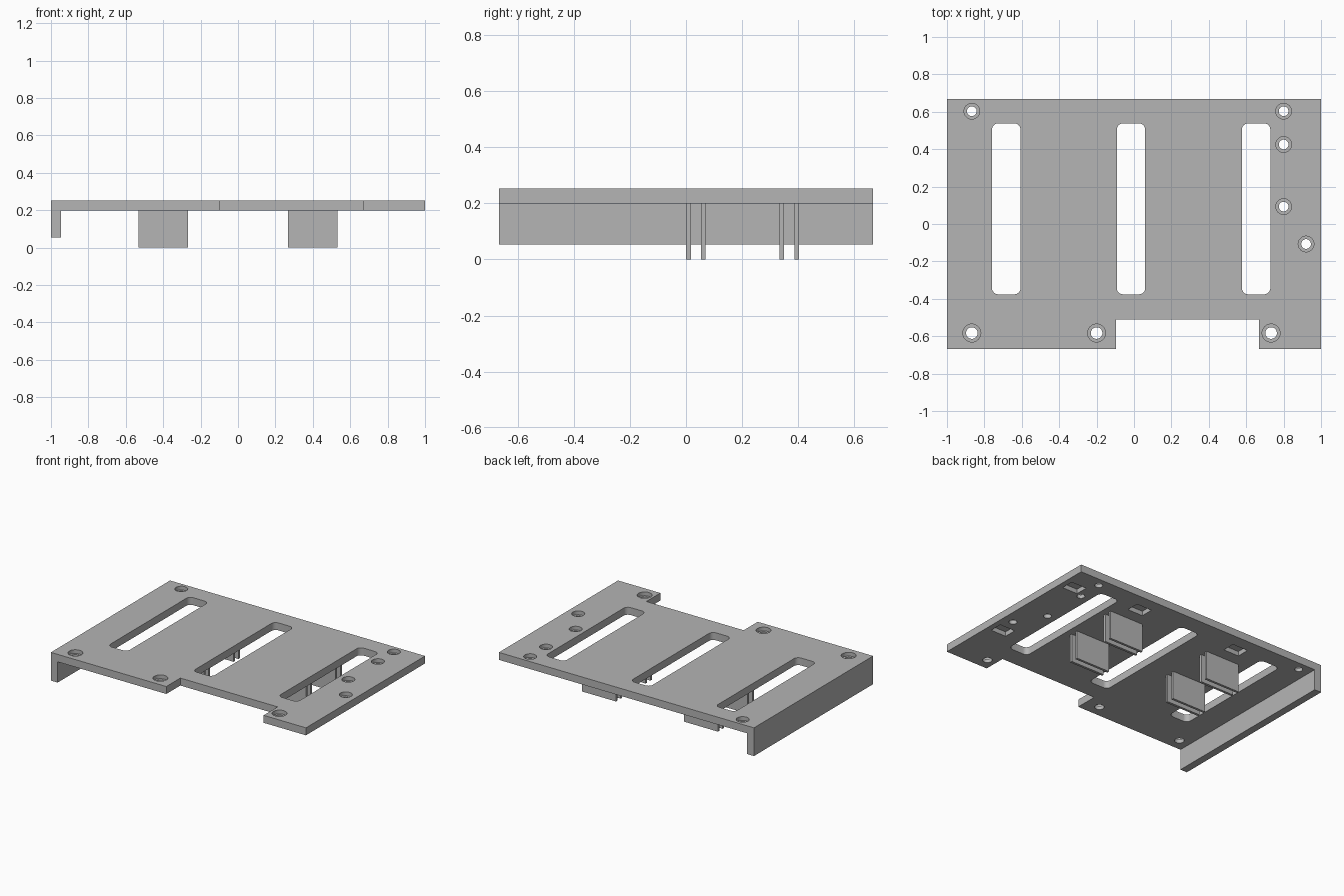
import bpy, bmesh, math
from mathutils import Matrix, Vector

old = bpy.data.objects.get("Cube")
if old:
    bpy.data.objects.remove(old, do_unlink=True)

TOP, BASE = 0.253, 0.2

grey = bpy.data.materials.new("plain grey")
grey.use_nodes = True
colour = (0.46, 0.46, 0.46, 1)
grey.diffuse_color = colour
grey.node_tree.nodes["Principled BSDF"].inputs["Base Color"].default_value = colour


def finish(name, bm):
    bmesh.ops.recalc_face_normals(bm, faces=bm.faces)
    mesh = bpy.data.meshes.new(name)
    bm.to_mesh(mesh)
    bm.free()
    mesh.materials.append(grey)
    obj = bpy.data.objects.new(name, mesh)
    bpy.context.collection.objects.link(obj)
    return obj


def prism(name, outline, z0, z1):
    bm = bmesh.new()
    face = bm.faces.new([bm.verts.new((x, y, z0)) for x, y in outline])
    moved = bmesh.ops.extrude_face_region(bm, geom=[face])["geom"]
    bmesh.ops.translate(bm, vec=(0, 0, z1 - z0),
                        verts=[v for v in moved if isinstance(v, bmesh.types.BMVert)])
    return finish(name, bm)


def box(name, x0, x1, y0, y1, z0, z1):
    return prism(name, [(x0, y0), (x1, y0), (x1, y1), (x0, y1)], z0, z1)


def rounded(x0, x1, y0, y1, r, steps=6):
    corners = [(x1 - r, y1 - r), (x0 + r, y1 - r), (x0 + r, y0 + r), (x1 - r, y0 + r)]
    return [(cx + r * math.cos(a), cy + r * math.sin(a))
            for k, (cx, cy) in enumerate(corners)
            for a in [math.pi / 2 * (k + i / steps) for i in range(steps + 1)]]


def stepped_cutter(x, y, inner, outer):
    # Narrow shaft below a wide counterbore, revolved about the hole axis
    profile = [(0, BASE - 0.1), (inner, BASE - 0.1), (inner, 0.226),
               (outer, 0.226), (outer, TOP + 0.1), (0, TOP + 0.1)]
    bm = bmesh.new()
    verts = [bm.verts.new((r, 0, z)) for r, z in profile]
    edges = [bm.edges.new(p) for p in zip(verts, verts[1:])]
    bmesh.ops.spin(bm, geom=verts + edges, cent=(0, 0, 0), axis=(0, 0, 1),
                   angle=math.tau, steps=32)
    bmesh.ops.remove_doubles(bm, verts=bm.verts, dist=1e-5)
    bmesh.ops.transform(bm, matrix=Matrix.Translation(Vector((x, y, 0))), verts=bm.verts)
    return finish("hole_cutter", bm)


# Main plate with the front notch
plate = prism("mounting_plate", [
    (-1, -0.667), (-0.095, -0.667), (-0.095, -0.51), (0.668, -0.51),
    (0.668, -0.667), (1, -0.667), (1, 0.667), (-1, 0.667)], BASE, TOP)

# Long slots
cutters = [prism("slot_cutter", rounded(x - 0.076, x + 0.076, -0.376, 0.538, 0.033),
                 BASE - 0.1, TOP + 0.1) for x in (-0.683, -0.016, 0.653)]

# Counterbored screw holes
for x, y in [(-0.867, 0.603), (0.8, 0.603), (0.8, 0.425), (0.8, 0.093), (0.92, -0.107)]:
    cutters.append(stepped_cutter(x, y, 0.026, 0.042))
for x in (-0.867, -0.2, 0.733):
    cutters.append(stepped_cutter(x, -0.583, 0.031, 0.048))

# Shallow pockets in the underside
for x, y in [(-0.4, 0.533), (0.4, 0.533), (0.9, 0.48), (0.9, -0.23)]:
    cutters.append(box("pocket_cutter", x - 0.06, x + 0.06, y - 0.045, y + 0.045,
                       BASE - 0.1, 0.232))

for cutter in cutters:
    mod = plate.modifiers.new("cut", 'BOOLEAN')
    mod.operation = 'DIFFERENCE'
    mod.solver = 'EXACT'
    mod.object = cutter

# Apply the cuts and drop the cutters
graph = bpy.context.evaluated_depsgraph_get()
cut_mesh = bpy.data.meshes.new_from_object(plate.evaluated_get(graph))
plate.modifiers.clear()
plate.data = cut_mesh
for cutter in cutters:
    bpy.data.objects.remove(cutter, do_unlink=True)
plate.data.materials.clear()
plate.data.materials.append(grey)

# Side flange hanging from the right edge
box("side_flange", -1, -0.947, -0.667, 0.667, 0.053, BASE)

# Paired thin tabs below the plate
for side, x in (("right", -0.4), ("left", 0.4)):
    for i, y in enumerate((0, 0.053, 0.333, 0.386)):
        box(f"{side}_tab_{i + 1}", x - 0.133, x + 0.133, y, y + 0.017, 0, BASE)

# Smooth the round walls, keep edges sharp
bpy.ops.object.select_all(action='DESELECT')
plate.select_set(True)
bpy.context.view_layer.objects.active = plate
bpy.ops.object.shade_smooth_by_angle(angle=math.radians(30))
